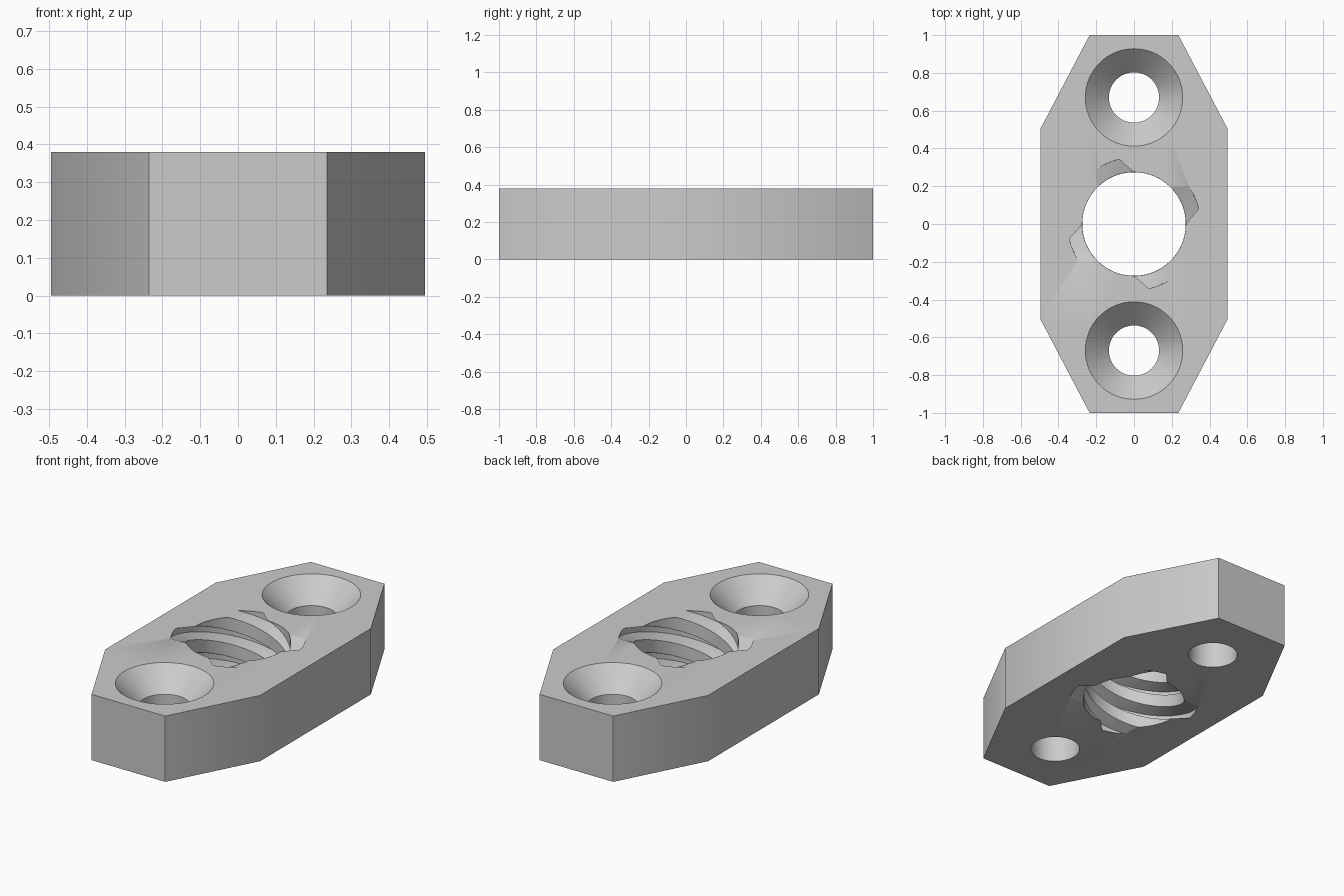
import bpy, bmesh
from math import sin, cos, pi, radians

if "Cube" in bpy.data.objects:
    bpy.data.objects.remove(bpy.data.objects["Cube"], do_unlink=True)

HEIGHT = 0.38
LEAD = 0.608          # rise of the thread in one full turn
STARTS = 4
BORE, GROOVE = 0.275, 0.352
HOLE, SINK, HOLE_Y = 0.133, 0.258, 0.67

grey = bpy.data.materials.new("plain grey")
grey.use_nodes = True
colour = (0.6, 0.6, 0.6, 1)
grey.diffuse_color = colour
grey.node_tree.nodes["Principled BSDF"].inputs["Base Color"].default_value = colour


def loft(name, rings):
    """Closed solid through a stack of rings with equal point counts."""
    bm = bmesh.new()
    layers = [[bm.verts.new(p) for p in ring] for ring in rings]
    for low, high in zip(layers, layers[1:]):
        for i in range(len(low)):
            j = (i + 1) % len(low)
            bm.faces.new((low[i], low[j], high[j], high[i]))
    bm.faces.new(layers[0][::-1])
    bm.faces.new(layers[-1])
    bmesh.ops.recalc_face_normals(bm, faces=bm.faces)
    mesh = bpy.data.meshes.new(name)
    bm.to_mesh(mesh)
    bm.free()
    mesh.materials.append(grey)
    obj = bpy.data.objects.new(name, mesh)
    bpy.context.collection.objects.link(obj)
    return obj


def circle(radius, y, z, sides=64):
    return [(radius * cos(2 * pi * i / sides), y + radius * sin(2 * pi * i / sides), z)
            for i in range(sides)]


# Eight-sided plate
corner = [(0.495, -0.505), (0.495, 0.505), (0.235, 1), (-0.235, 1)]
outline = corner + [(-x, -y) for x, y in corner]
plate = loft("threaded_mounting_plate", [[(x, y, z) for x, y in outline] for z in (0, HEIGHT)])

# Countersunk screw holes
cutters = []
over = 0.05
for side in (-1, 1):
    y = side * HOLE_Y
    cutters.append(loft("screw_hole_cutter", [
        circle(HOLE, y, -over),
        circle(HOLE, y, HEIGHT - (SINK - HOLE)),
        circle(SINK, y, HEIGHT),
        circle(SINK, y, HEIGHT + over)]))

# Four-start threaded bore: a lobed section twisted along z
section = []
for start in range(STARTS):
    base = start * 360 / STARTS
    section += [(base + 13 + 22 * i / 5, GROOVE) for i in range(6)]
    section += [(base + 46 + 44 * i / 8, BORE) for i in range(9)]


def thread_ring(z):
    turn = 2 * pi * (z - HEIGHT) / LEAD
    return [(r * cos(radians(a) + turn), r * sin(radians(a) + turn), z) for a, r in section]


steps = 64
cutters.append(loft("thread_cutter", [
    thread_ring(-over + (HEIGHT + 2 * over) * i / steps) for i in range(steps + 1)]))

# Cut the holes and bake the result
for cutter in cutters:
    cutter.hide_render = True
    cut = plate.modifiers.new("cut", 'BOOLEAN')
    cut.operation = 'DIFFERENCE'
    cut.solver = 'EXACT'
    cut.object = cutter
bpy.context.view_layer.update()
baked = bpy.data.meshes.new_from_object(
    plate.evaluated_get(bpy.context.evaluated_depsgraph_get()))
plate.modifiers.clear()
plate.data = baked
for cutter in cutters:
    bpy.data.objects.remove(cutter, do_unlink=True)

# Smooth round walls, keep edges sharp
bpy.ops.object.select_all(action='DESELECT')
plate.select_set(True)
bpy.context.view_layer.objects.active = plate
bpy.ops.object.shade_smooth_by_angle(angle=radians(30))
